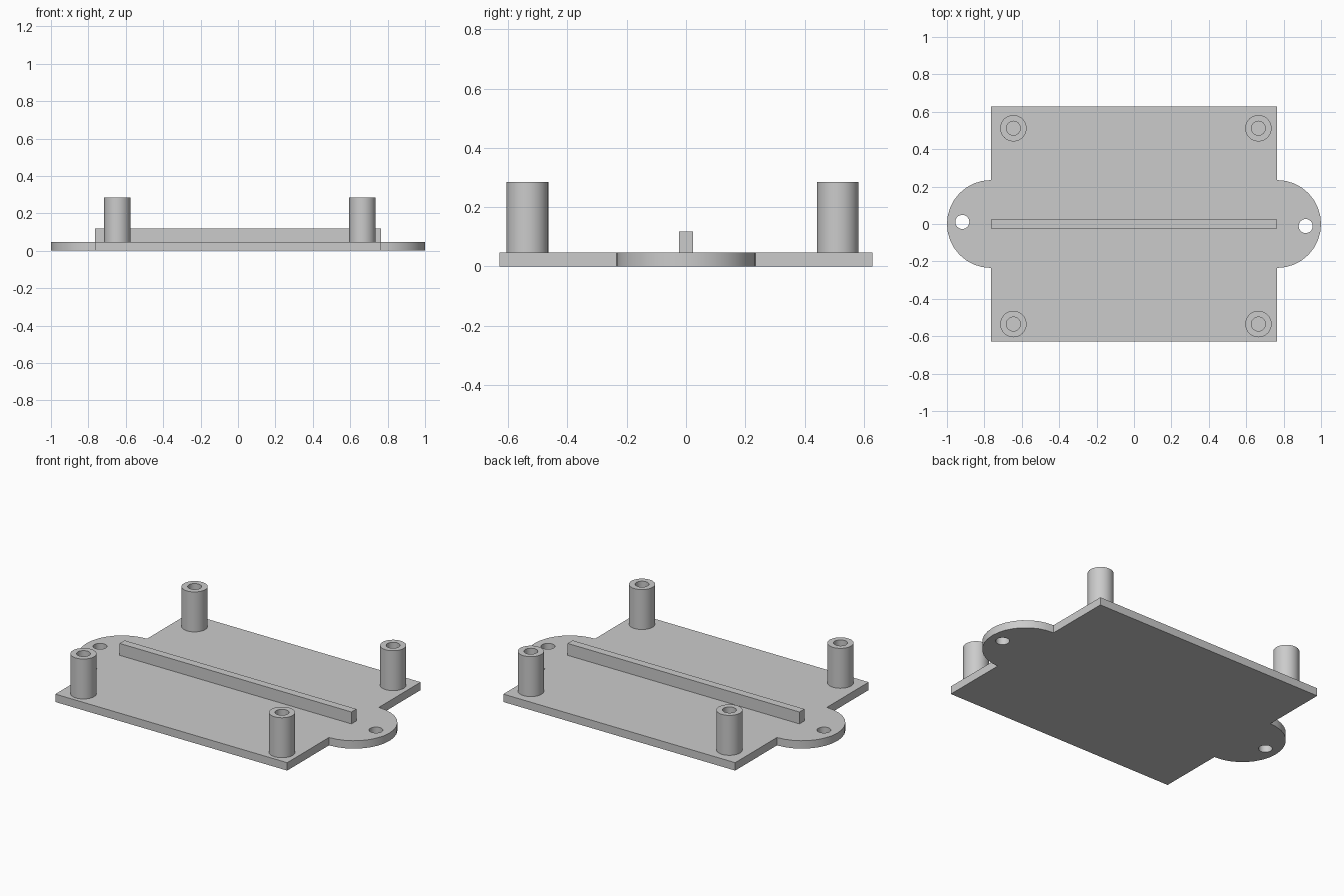
import bpy
import bmesh
from math import sin, cos, pi

cube = bpy.data.objects.get("Cube")
if cube:
    bpy.data.objects.remove(cube, do_unlink=True)

grey = bpy.data.materials.new("light grey plastic")
grey.use_nodes = True
colour = (0.6, 0.6, 0.6, 1.0)
grey.diffuse_color = colour
grey.node_tree.nodes["Principled BSDF"].inputs["Base Color"].default_value = colour

HALF_X, HALF_Y, PLATE_TOP = 0.765, 0.629, 0.047
TAB_R, HOLE_R, SIDES = 0.235, 0.0375, 32


def arc(cx, cy, r, start=0.0, sweep=2 * pi, steps=SIDES, closed=True):
    """Points along an arc; a closed one leaves out the repeated end."""
    count = steps if closed else steps + 1
    return [(cx + r * cos(start + sweep * i / steps),
             cy + r * sin(start + sweep * i / steps)) for i in range(count)]


def prism(name, loops, z0, z1):
    """Extrude an outline (first loop) with holes (other loops) from z0 to z1."""
    bm = bmesh.new()
    for loop in loops:
        verts = [bm.verts.new((x, y, z0)) for x, y in loop]
        for a, b in zip(verts, verts[1:] + verts[:1]):
            bm.edges.new((a, b))
    bmesh.ops.triangle_fill(bm, edges=bm.edges[:], use_beauty=True, normal=(0, 0, 1))
    result = bmesh.ops.extrude_face_region(bm, geom=bm.faces[:], use_keep_orig=True)
    top = [g for g in result["geom"] if isinstance(g, bmesh.types.BMVert)]
    bmesh.ops.translate(bm, verts=top, vec=(0, 0, z1 - z0))
    bmesh.ops.recalc_face_normals(bm, faces=bm.faces[:])
    mesh = bpy.data.meshes.new(name)
    bm.to_mesh(mesh)
    bm.free()
    mesh.materials.append(grey)
    obj = bpy.data.objects.new(name, mesh)
    bpy.context.collection.objects.link(obj)
    bpy.ops.object.select_all(action="DESELECT")
    obj.select_set(True)
    bpy.context.view_layer.objects.active = obj
    bpy.ops.object.shade_smooth_by_angle()
    return obj


# Base plate with a rounded, drilled tab at each end
half = SIDES // 2
outline = [(HALF_X, -HALF_Y)]
outline += arc(HALF_X, 0, TAB_R, -pi / 2, pi, half, closed=False)
outline += [(HALF_X, HALF_Y), (-HALF_X, HALF_Y)]
outline += arc(-HALF_X, 0, TAB_R, pi / 2, pi, half, closed=False)
outline += [(-HALF_X, -HALF_Y)]
screw_holes = [arc(s * 0.918, s * -0.011, HOLE_R) for s in (-1, 1)]
prism("base_plate", [outline] + screw_holes, 0, PLATE_TOP)

# Centre rail along the plate
rail = [(-HALF_X, -0.0235), (HALF_X, -0.0235), (HALF_X, 0.0235), (-HALF_X, 0.0235)]
prism("centre_rail", [rail], PLATE_TOP, 0.118)

# Hollow mounting posts
for side, x in (("right", -0.645), ("left", 0.665)):
    for end, y in (("front", -0.535), ("back", 0.512)):
        prism(f"{end}_{side}_post", [arc(x, y, 0.0706), arc(x, y, HOLE_R)],
              PLATE_TOP, 0.285)
